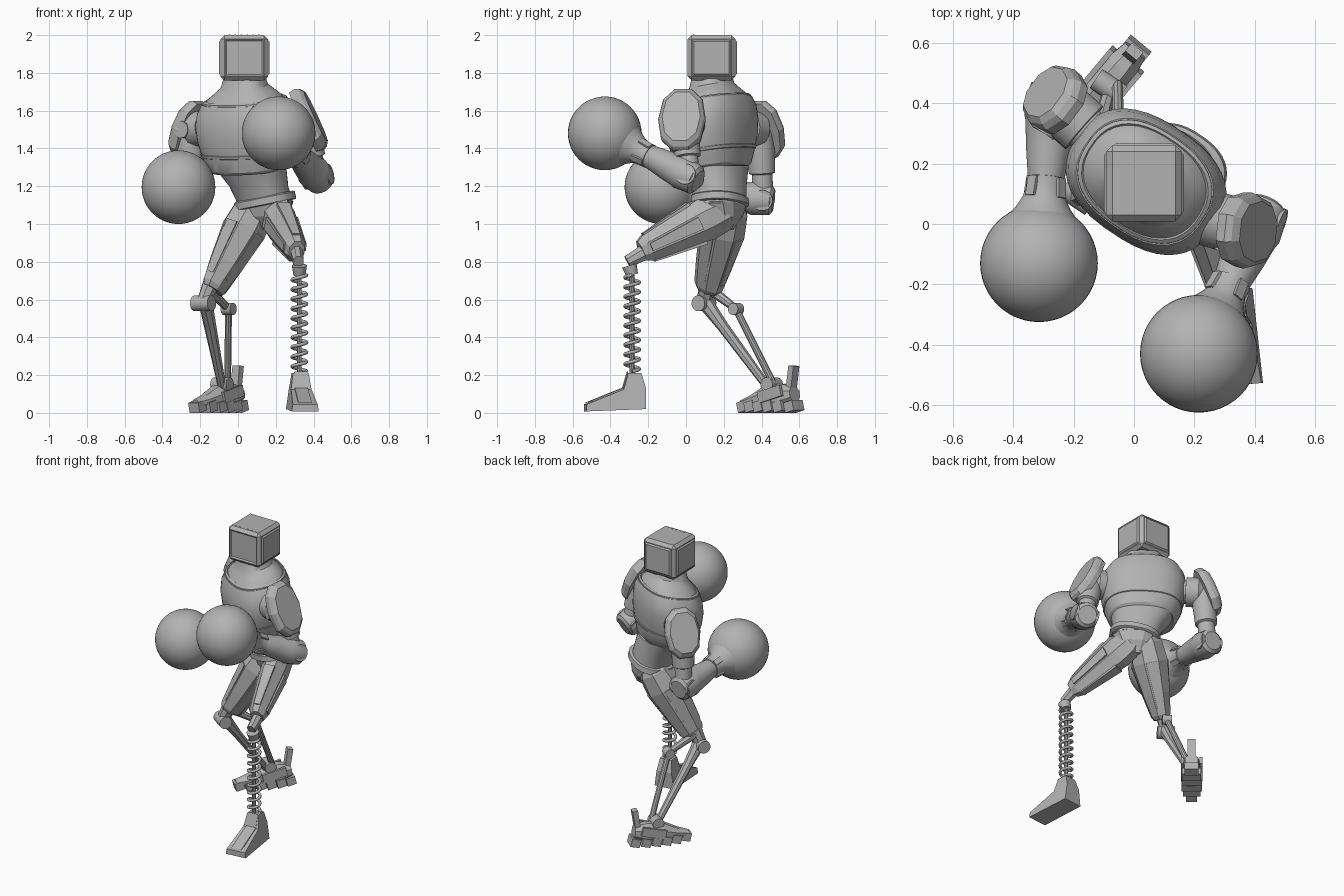
import bpy, bmesh, math
from mathutils import Vector as V, Matrix

if "Cube" in bpy.data.objects:
    bpy.data.objects.remove(bpy.data.objects["Cube"])

grey = bpy.data.materials.new("plain grey")
grey.use_nodes = True
grey.diffuse_color = (0.45, 0.45, 0.45, 1)
grey.node_tree.nodes["Principled BSDF"].inputs["Base Color"].default_value = grey.diffuse_color
YAW = math.radians(-34)      # twist of the chest
FOOT_YAW = math.radians(-40)  # twist of the trailing foot


def finish(name, bm, smooth=False):
    bmesh.ops.recalc_face_normals(bm, faces=bm.faces)
    me = bpy.data.meshes.new(name)
    bm.to_mesh(me)
    bm.free()
    me.materials.append(grey)
    if smooth:
        me.shade_smooth()
        me.set_sharp_from_angle(angle=math.radians(32))
    ob = bpy.data.objects.new(name, me)
    bpy.context.collection.objects.link(ob)
    return ob


def skin(name, rings, smooth):
    """Joins equal rings of points and caps both ends."""
    bm = bmesh.new()
    loops = [[bm.verts.new(p) for p in ring] for ring in rings]
    n = len(loops[0])
    for a, b in zip(loops, loops[1:]):
        for i in range(n):
            bm.faces.new((a[i], a[(i + 1) % n], b[(i + 1) % n], b[i]))
    bm.faces.new(loops[0])
    bm.faces.new(loops[-1])
    return finish(name, bm, smooth)


def oval(n, power=2.0):
    pts = []
    for i in range(n):
        t = math.tau * (i + 0.5) / n
        c, s = math.cos(t), math.sin(t)
        pts.append((math.copysign(abs(c) ** (2 / power), c), math.copysign(abs(s) ** (2 / power), s)))
    return pts


def body(name, sections, yaw=YAW, n=40, power=2.6, tilt=(0, 0), smooth=True):
    """Stacked oval sections: height, centre x, centre y, half width, half depth."""
    rings = []
    for z, cx, cy, w, d in sections:
        ring = []
        for c, s in oval(n, power):
            p = Matrix.Rotation(yaw, 3, 'Z') @ V((c * w, s * d, 0))
            ring.append(V((cx, cy, z + tilt[0] * p.x + tilt[1] * p.y)) + p)
        rings.append(ring)
    return skin(name, rings, smooth)


def limb(name, a, b, profile, n=24, side=(1, 0, 0), power=2.0, smooth=True):
    """Tapered bar from a to b; profile holds position, radius on side, other radius."""
    a, b = V(a), V(b)
    d = (b - a).normalized()
    u = V(side)
    u = (u - d * u.dot(d)).normalized()
    w = d.cross(u)
    return skin(name, [[a.lerp(b, t) + u * c * r + w * s * q for c, s in oval(n, power)]
                       for t, r, q in profile], smooth)


def rod(name, a, b, r, n=20, q=None, side=(1, 0, 0), smooth=True):
    return limb(name, a, b, [(0, r, q or r), (1, r, q or r)], n, side, smooth=smooth)


def box(name, loc, size, yaw=0, pitch=0, bevel=0.0):
    bm = bmesh.new()
    bmesh.ops.create_cube(bm, size=1)
    bmesh.ops.scale(bm, vec=size, verts=bm.verts)
    if bevel:
        bmesh.ops.bevel(bm, geom=bm.edges[:], offset=bevel, segments=1, affect='EDGES')
    m = Matrix.Translation(loc) @ Matrix.Rotation(yaw, 4, 'Z') @ Matrix.Rotation(pitch, 4, 'X')
    bmesh.ops.transform(bm, matrix=m, verts=bm.verts)
    return finish(name, bm)


# Head: chamfered box with a sunken screen and raised side and back panels
bm = bmesh.new()
bmesh.ops.create_cube(bm, size=1)
bmesh.ops.scale(bm, vec=(0.25, 0.252, 0.24), verts=bm.verts)
bmesh.ops.bevel(bm, geom=bm.edges[:], offset=0.02, segments=1, affect='EDGES')
bm.normal_update()
for f in [f for f in bm.faces if f.calc_area() > 0.03 and abs(f.normal.z) < 0.5]:
    front = f.normal.y < -0.9
    bmesh.ops.inset_region(bm, faces=[f], thickness=0.004 if front else 0.008)
    bmesh.ops.inset_region(bm, faces=[f], thickness=0.012, depth=-0.008 if front else 0.008)
bmesh.ops.translate(bm, vec=(0.033, 0.135, 1.88), verts=bm.verts)
finish("head", bm)
for i in range(6):
    box("head_rivet", (-0.045 + i * 0.031, 0.04, 2.0), (0.008, 0.008, 0.004))

# Chest, collar, neck and waist
BACK = (0.1, 0.15)
body("neck", [(1.645, 0.035, 0.14, 0.22, 0.17), (1.67, 0.035, 0.14, 0.205, 0.157),
              (1.7, 0.035, 0.138, 0.165, 0.132), (1.73, 0.033, 0.136, 0.125, 0.11),
              (1.79, 0.033, 0.135, 0.105, 0.098)], power=2.3, tilt=BACK)
body("collar", [(1.63, 0.036, 0.14, 0.23, 0.178), (1.658, 0.036, 0.14, 0.228, 0.176),
                (1.666, 0.036, 0.14, 0.215, 0.165), (1.65, 0.036, 0.14, 0.2, 0.15)], tilt=BACK, power=2.4)
body("chest", [(1.285, 0.055, 0.15, 0.195, 0.153), (1.3, 0.055, 0.15, 0.215, 0.168),
               (1.36, 0.05, 0.147, 0.24, 0.182), (1.45, 0.045, 0.143, 0.266, 0.2),
               (1.53, 0.04, 0.14, 0.274, 0.204), (1.6, 0.038, 0.14, 0.262, 0.197),
               (1.65, 0.036, 0.14, 0.232, 0.18)], tilt=BACK, power=2.45)
body("chest_band", [(1.37, 0.05, 0.147, 0.235, 0.18), (1.375, 0.05, 0.147, 0.248, 0.189),
                    (1.39, 0.049, 0.146, 0.253, 0.193), (1.395, 0.049, 0.146, 0.24, 0.185)],
     tilt=BACK, power=2.45)
body("abdomen", [(1.11, 0.145, 0.18, 0.15, 0.125), (1.2, 0.11, 0.172, 0.157, 0.135),
                 (1.31, 0.06, 0.152, 0.2, 0.158)], power=2.3)
body("belt", [(1.1, 0.145, 0.18, 0.155, 0.13), (1.105, 0.145, 0.18, 0.163, 0.138),
              (1.14, 0.14, 0.178, 0.161, 0.136), (1.147, 0.14, 0.178, 0.15, 0.125)], tilt=(0.2, 0), power=2.4)
body("pelvis", [(0.97, 0.15, 0.19, 0.05, 0.06), (1.04, 0.15, 0.185, 0.11, 0.11),
                (1.12, 0.145, 0.18, 0.15, 0.125)], n=12, smooth=False)


# Arms: socket, pad, upper arm, elbow, forearm, cuff and round glove
def arm(tag, root, shoulder, pad, normal, pad_size, elbow, glove):
    root, shoulder, pad, elbow, glove = map(V, (root, shoulder, pad, elbow, glove))
    front = V((math.sin(YAW), -math.cos(YAW), 0))
    n = V(normal).normalized() * 0.036
    limb(tag + "_shoulder", root, shoulder, [(0, 0.075, 0.075), (0.35, 0.075, 0.075), (0.36, 0.095, 0.095),
         (0.85, 0.095, 0.095), (1.1, 0.06, 0.06)])
    rod(tag + "_shoulder_pivot", shoulder, shoulder + front * 0.105, 0.045)
    long, wide = pad_size
    limb(tag + "_shoulder_pad", pad - n, pad + n, [(t, long * k, wide * k) for t, k in
         ((0, 0.97), (0.45, 1), (0.75, 0.94), (1, 0.8))], 10, (0, 0, 1), 2.3, False)
    limb(tag + "_upper_arm", shoulder, elbow, [(0, 0.07, 0.07), (0.3, 0.075, 0.075), (0.62, 0.07, 0.07),
         (0.64, 0.055, 0.055), (1, 0.055, 0.055)])
    hinge = (glove - elbow).cross(shoulder - elbow).normalized()
    rod(tag + "_elbow", elbow - hinge * 0.075, elbow + hinge * 0.075, 0.055)
    limb(tag + "_forearm", elbow, glove, [(t, r, r) for t, r in
         ((-0.1, 0.06), (-0.07, 0.08), (0.1, 0.09), (0.13, 0.085), (0.3, 0.075), (0.52, 0.058))])
    limb(tag + "_cuff", elbow, glove, [(t, r, r) for t, r in
         ((0.47, 0.055), (0.475, 0.066), (0.54, 0.064), (0.6, 0.072), (0.66, 0.09), (0.72, 0.115))])
    for k in range(4):
        around = (Matrix.Rotation((k + 0.5) * math.pi / 2, 3, glove - elbow) @ hinge) * 0.066
        rod(tag + "_cuff_tab", elbow.lerp(glove, 0.48) + around, elbow.lerp(glove, 0.6) + around * 1.1,
            0.008, 4, 0.025, around, False)
    bm = bmesh.new()
    bmesh.ops.create_uvsphere(bm, u_segments=48, v_segments=24, radius=0.195,
                              matrix=Matrix.Translation(glove))
    finish(tag + "_glove", bm, True)


arm("right", (-0.12, 0.28, 1.51), (-0.245, 0.39, 1.5), (-0.268, 0.418, 1.505), (-0.75, 0.55, 0.4),
    (0.168, 0.118), (-0.27, 0.41, 1.13), (-0.315, -0.13, 1.195))
arm("left", (0.18, 0.04, 1.53), (0.35, -0.01, 1.53), (0.38, -0.022, 1.555), (0.9, -0.1, 0.42),
    (0.185, 0.127), (0.42, 0.02, 1.25), (0.215, -0.43, 1.48))


# Thighs: faceted tapering shells with raised strips
def thigh(tag, hip, knee, profile, side):
    hip, knee = V(hip), V(knee)
    limb(tag + "_thigh", hip, knee, profile, 8, side, smooth=False)
    d = (knee - hip).normalized()
    u = V(side)
    u = (u - d * u.dot(d)).normalized()
    w = d.cross(u)
    big, small = profile[2], profile[-2]
    for c, s in ((1, 0), (-1, 0), (0, 1), (0, -1)):
        out = u * c + w * s
        a = hip.lerp(knee, 0.3) + u * c * big[1] * 0.9 + w * s * big[2] * 0.9
        b = hip.lerp(knee, 0.88) + u * c * small[1] * 0.92 + w * s * small[2] * 0.92
        limb(tag + "_thigh_strip", a, b, [(0, 0.014, 0.05), (1, 0.014, 0.03)], 4, out, smooth=False)


thigh("left", (0.19, 0.19, 1.07), (0.315, -0.25, 0.85),
      [(-0.1, 0.06, 0.07), (0, 0.085, 0.115), (0.2, 0.088, 0.125), (0.75, 0.065, 0.088),
       (0.9, 0.058, 0.078), (0.97, 0.045, 0.06)], (1, 0.25, 0))
thigh("right", (0.1, 0.225, 1.1), (-0.13, 0.115, 0.66),
      [(-0.05, 0.08, 0.08), (0.05, 0.11, 0.115), (0.3, 0.122, 0.128), (0.7, 0.092, 0.104),
       (0.97, 0.065, 0.085), (1.02, 0.05, 0.07)], (0.83, -0.56, 0))

# Left lower leg: forked knee joint and coil spring on a thin core
rod("left_knee", (0.282, -0.312, 0.8), (0.355, -0.312, 0.8), 0.05, 24)
rod("left_knee_bolt", (0.272, -0.312, 0.8), (0.365, -0.312, 0.8), 0.022)
limb("left_knee_fork", (0.31, -0.22, 0.85), (0.32, -0.31, 0.8), [(0, 0.035, 0.045), (1, 0.03, 0.035)],
     8, smooth=False)
limb("left_knee_cup", (0.325, -0.3, 0.78), (0.325, -0.285, 0.73), [(0, 0.04, 0.04), (1, 0.032, 0.032)])
rod("spring_core", (0.325, -0.285, 0.74), (0.325, -0.285, 0.2), 0.013, 10)
curve = bpy.data.curves.new("spring", 'CURVE')
curve.dimensions = '3D'
curve.bevel_depth = 0.0095
curve.bevel_resolution = 2
turns, step = 10, 18
coil = curve.splines.new('POLY')
coil.points.add(turns * step)
for i, p in enumerate(coil.points):
    t = math.tau * i / step
    p.co = (0.325 + 0.038 * math.cos(t), -0.285 + 0.038 * math.sin(t), 0.22 + 0.51 * i / (turns * step), 1)
curve.materials.append(grey)
bpy.context.collection.objects.link(bpy.data.objects.new("spring", curve))

# Left foot: wedge shoe, narrower towards the ankle
outline = [(0.065, 0.02), (0.068, 0.13), (0.045, 0.21), (-0.025, 0.21), (-0.05, 0.125), (-0.25, 0.045), (-0.25, 0.008)]
turn = Matrix.Translation((0.33, -0.285, 0)) @ Matrix.Rotation(math.radians(6), 4, 'Z')
skin("left_foot", [[turn @ V((s * (0.073 - 0.15 * z), y, z)) for y, z in outline] for s in (-1, 1)], False)
skin("left_foot_ridge", [[turn @ V((s * 0.035, y, z + 0.008)) for y, z in outline[3:6]] +
                         [turn @ V((s * 0.035, -0.02, 0.1))] for s in (-1, 1)], False)

# Right lower leg: knee, link and twin shin rods
ACROSS = V((0.83, -0.56, 0))
knee = V((-0.185, 0.095, 0.58))
rod("right_knee", knee - ACROSS * 0.055, knee + ACROSS * 0.055, 0.042)
limb("right_knee_fork", (-0.14, 0.115, 0.69), knee, [(0, 0.045, 0.05), (1, 0.035, 0.04)], 8, ACROSS, smooth=False)
limb("right_shin", (-0.175, 0.09, 0.6), (-0.085, 0.43, 0.14),
     [(0, 0.036, 0.045), (0.3, 0.034, 0.03), (1, 0.022, 0.022)], 8, ACROSS, smooth=False)
limb("right_rear_link", (-0.16, 0.12, 0.66), (-0.05, 0.265, 0.55),
     [(0, 0.03, 0.03), (1, 0.018, 0.02)], 8, ACROSS, smooth=False)
pivot = V((-0.05, 0.265, 0.55))
rod("right_rear_pivot", pivot - ACROSS * 0.03, pivot + ACROSS * 0.03, 0.032)
rod("right_rear_rod", pivot, (-0.055, 0.46, 0.16), 0.019, 10)

# Right foot: banded oval sole, sloping upper and heel fin
foot = Matrix.Translation((-0.105, 0.445, 0)) @ Matrix.Rotation(FOOT_YAW, 4, 'Z')
for i, w in enumerate((0.07, 0.11, 0.13, 0.13, 0.12, 0.09)):
    box("right_sole_block", foot @ V((0, -0.17 + 0.067 * i, 0.034)), (w, 0.06, 0.055), FOOT_YAW, 0.25)
limb("right_foot", foot @ V((0, 0.17, 0.1)), foot @ V((0, -0.19, 0.05)),
     [(0, 0.045, 0.045), (0.2, 0.06, 0.07), (0.5, 0.062, 0.075), (0.8, 0.05, 0.035), (1, 0.03, 0.02)],
     8, ACROSS, smooth=False)
ankle = foot @ V((0.01, 0.02, 0.15))
rod("right_ankle", ankle - ACROSS * 0.05, ankle + ACROSS * 0.05, 0.038)
box("right_heel_fin", foot @ V((0, 0.155, 0.185)), (0.05, 0.035, 0.13), FOOT_YAW, -0.15)
for s in (-1, 1):
    box("right_foot_guard", foot @ V((s * 0.06, 0.05, 0.1)), (0.018, 0.16, 0.06), FOOT_YAW, 0.25)
